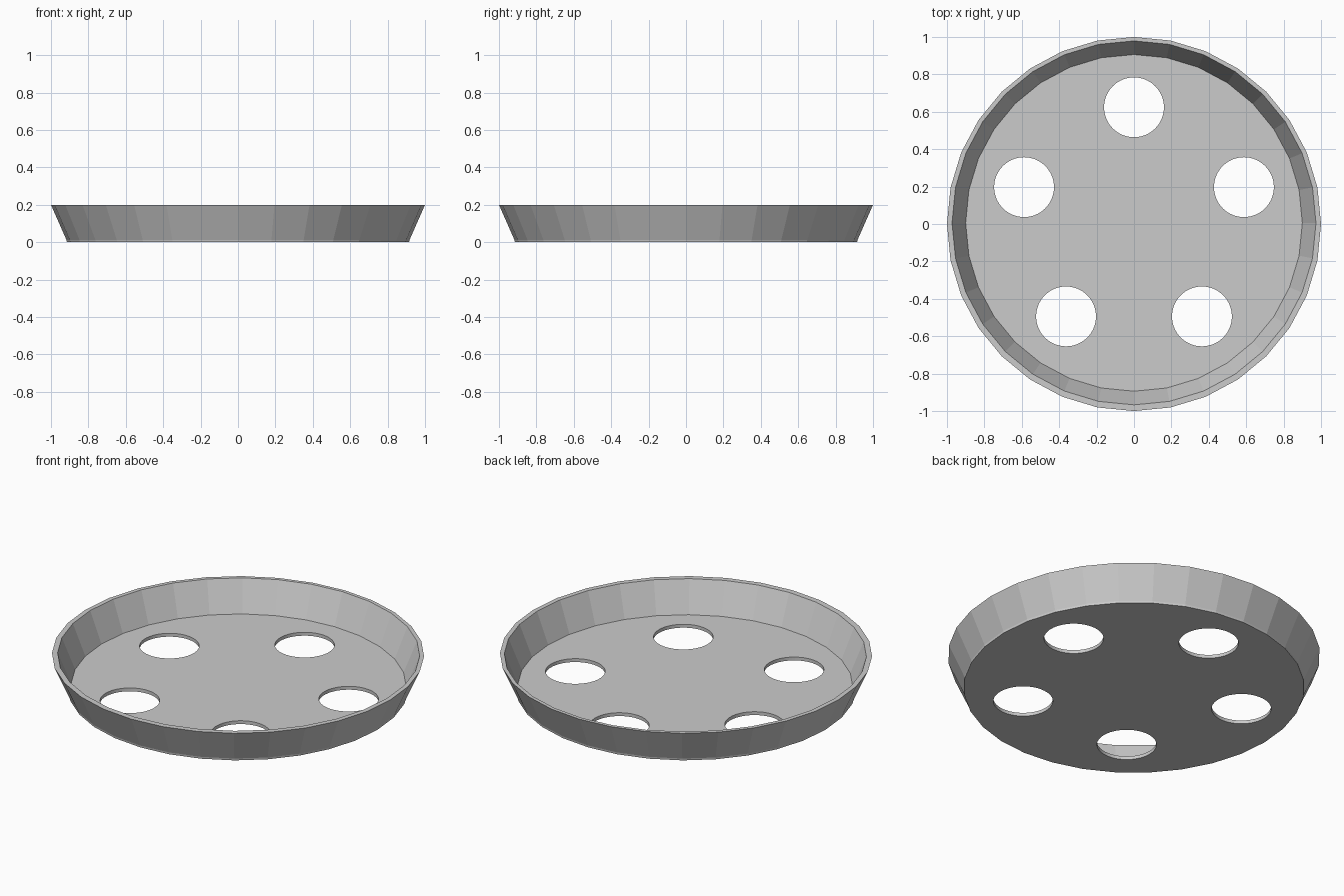
import bpy, bmesh, math

if "Cube" in bpy.data.objects:
    bpy.data.objects.remove(bpy.data.objects["Cube"])

SIDES = 32
INNER_Y = 0.006   # the hollow sits very slightly behind centre


def lathe(name, rings, sides, cx=0.0, cy=0.0):
    """Closed solid from (radius, z) rings, capped at both ends."""
    bm = bmesh.new()
    loops = []
    for r, z in rings:
        loops.append([bm.verts.new((cx + r * math.cos(2 * math.pi * i / sides),
                                    cy + r * math.sin(2 * math.pi * i / sides), z))
                      for i in range(sides)])
    for a, b in zip(loops, loops[1:]):
        for i in range(sides):
            j = (i + 1) % sides
            bm.faces.new((a[i], a[j], b[j], b[i]))
    bm.faces.new(loops[0][::-1])
    bm.faces.new(loops[-1])
    mesh = bpy.data.meshes.new(name)
    bm.to_mesh(mesh)
    bm.free()
    obj = bpy.data.objects.new(name, mesh)
    bpy.context.collection.objects.link(obj)
    return obj


def cut(target, cutter):
    cutter.hide_render = True
    cutter.hide_set(True)
    mod = target.modifiers.new(cutter.name, 'BOOLEAN')
    mod.operation = 'DIFFERENCE'
    mod.solver = 'EXACT'
    mod.object = cutter


# Flared outer body with a short upright foot
tray = lathe("tray", [(0.915, 0.0), (0.917, 0.012), (1.0, 0.2)], SIDES)

# Hollow: leaves a thin floor and thin flared wall
slope = (0.973 - 0.9) / 0.18
cut(tray, lathe("hollow_cutter", [(0.9, 0.02), (0.973 + slope * 0.1, 0.3)],
                SIDES, cy=INNER_Y))

# Five round drain holes
for k in range(5):
    a = math.pi / 2 + k * 2 * math.pi / 5
    cut(tray, lathe(f"hole_cutter_{k + 1}", [(0.16, -0.1), (0.16, 0.1)], 64,
                    0.618 * math.cos(a), 0.618 * math.sin(a) + INNER_Y))
